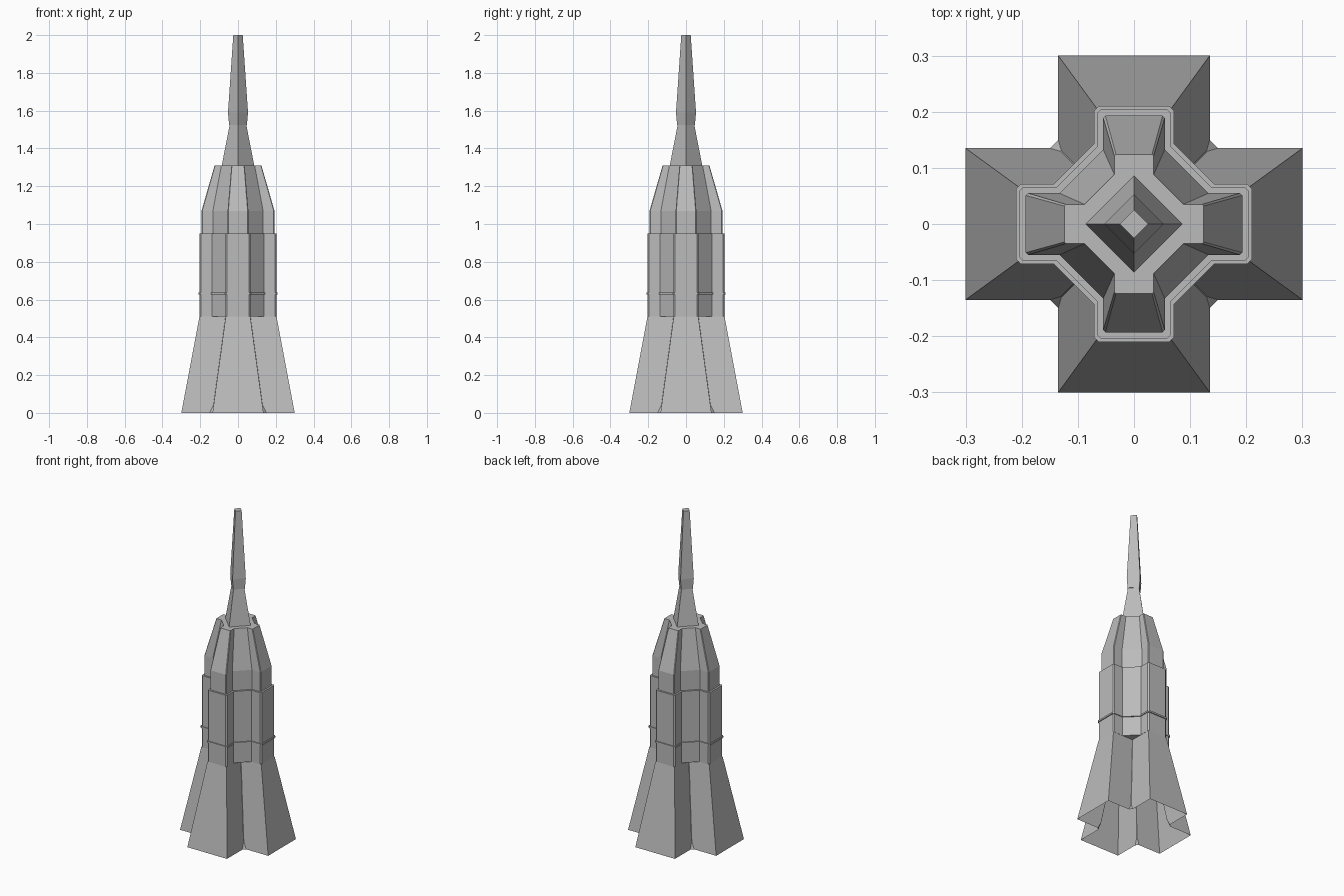
import bpy
import bmesh
from math import cos, sin, pi

cube = bpy.data.objects.get("Cube")
if cube:
    bpy.data.objects.remove(cube, do_unlink=True)

grey = bpy.data.materials.new("light_grey")
grey.use_nodes = True
colour = (0.5, 0.5, 0.5, 1)
grey.diffuse_color = colour
grey.node_tree.nodes["Principled BSDF"].inputs["Base Color"].default_value = colour


def four_fold(quarter):
    """Repeat a quarter outline around the vertical axis."""
    points = []
    for turn in range(4):
        c, s = round(cos(turn * pi / 2)), round(sin(turn * pi / 2))
        points += [(x * c - y * s, x * s + y * c) for x, y in quarter]
    return points


def cross(tip, half, inner, cut=0.0):
    """Cross outline with filled inner corners and optional cut tips."""
    if cut:
        ends = [(tip - cut, -half), (tip, cut - half), (tip, half - cut), (tip - cut, half)]
    else:
        ends = [(tip, -half), (tip, half)]
    return four_fold(ends + [(inner, half), (half, inner)])


def diamond(radius):
    return four_fold([(radius, 0)])


def loft(name, sections, bottom=True, top=True):
    """Join stacked outlines, given as (height, outline), with flat faces."""
    bm = bmesh.new()
    rings = [[bm.verts.new((x, y, z)) for x, y in outline] for z, outline in sections]
    for low, high in zip(rings, rings[1:]):
        n = len(low)
        for i in range(n):
            j = (i + 1) % n
            bm.faces.new((low[i], low[j], high[j], high[i]))
    if bottom:
        bm.faces.new(rings[0][::-1])
    if top:
        bm.faces.new(rings[-1])
    mesh = bpy.data.meshes.new(name)
    bm.to_mesh(mesh)
    bm.free()
    mesh.materials.append(grey)
    obj = bpy.data.objects.new(name, mesh)
    bpy.context.collection.objects.link(obj)
    return obj


# Hollow flared base with four spreading arms
loft("flared_base", [
    (0, cross(0.3, 0.135, 0.15)),
    (0.04, cross(0.2925, 0.1295, 0.1305)),
    (0.51, cross(0.204, 0.065, 0.066)),
], bottom=False, top=False)

# Straight main body and the thin lip around it
loft("main_body", [(z, cross(0.204, 0.066, 0.138, 0.007)) for z in (0.51, 0.95)])
loft("body_lip", [(z, cross(0.21, 0.071, 0.143, 0.008)) for z in (0.628, 0.638)])

# Upper stage, straight and then tapering
loft("upper_stage", [
    (0.95, cross(0.193, 0.055, 0.133, 0.004)),
    (1.07, cross(0.193, 0.055, 0.133, 0.004)),
    (1.31, cross(0.124, 0.035, 0.088, 0.003)),
])

# Spire foot and needle
loft("spire_foot", [(1.31, diamond(0.086)), (1.525, diamond(0.044))])
loft("spire_needle", [
    (1.525, diamond(0.047)),
    (1.59, diamond(0.053)),
    (2.0, diamond(0.025)),
])
